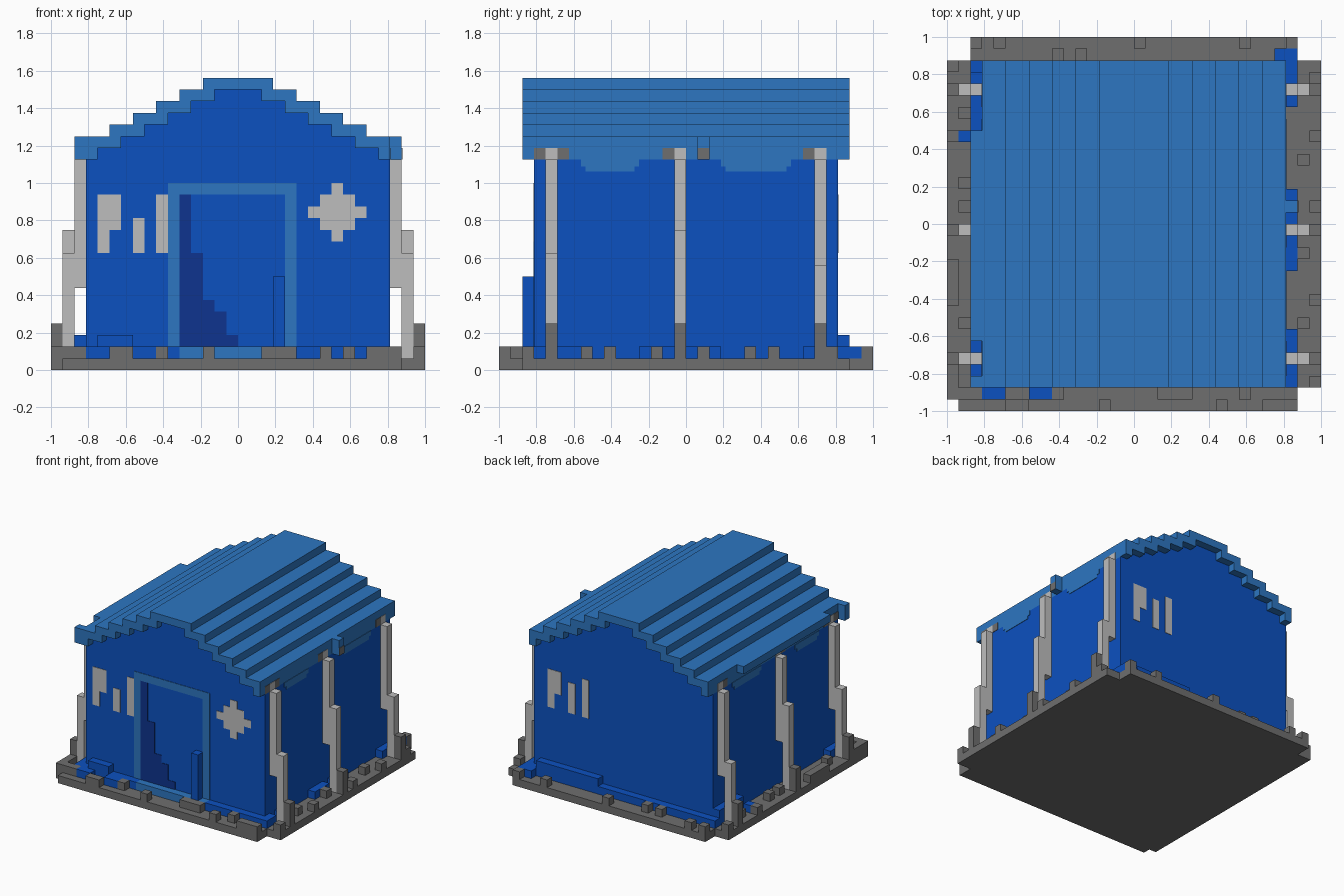
import bpy, bmesh

cube = bpy.data.objects.get("Cube")
if cube:
    bpy.data.objects.remove(cube, do_unlink=True)

U = 1 / 16      # one block
T = 0.06        # thickness of painted plates, in blocks


def material(name, rgb):
    lin = [(c / 255 / 12.92) if c < 11 else ((c / 255 + 0.055) / 1.055) ** 2.4 for c in rgb]
    m = bpy.data.materials.new(name)
    m.use_nodes = True
    m.diffuse_color = (*lin, 1)
    m.node_tree.nodes["Principled BSDF"].inputs["Base Color"].default_value = (*lin, 1)
    return m


BLUE = material("wall blue", (12, 81, 192))
LIGHT = material("roof blue", (45, 118, 193))
NAVY = material("dark blue", (14, 52, 142))
STONE = material("dark stone", (110, 110, 110))
PALE = material("pale stone", (190, 190, 190))


def finish(name, bm, mat):
    bmesh.ops.scale(bm, vec=(U, U, U), verts=bm.verts)
    bmesh.ops.recalc_face_normals(bm, faces=bm.faces)
    me = bpy.data.meshes.new(name)
    bm.to_mesh(me)
    bm.free()
    me.materials.append(mat)
    ob = bpy.data.objects.new(name, me)
    bpy.context.collection.objects.link(ob)
    return ob


def boxes(name, mat, items):
    """Each item is (x0, x1, y0, y1, z0, z1) in blocks."""
    bm = bmesh.new()
    for x0, x1, y0, y1, z0, z1 in items:
        vs = bmesh.ops.create_cube(bm, size=1)["verts"]
        bmesh.ops.scale(bm, vec=(x1 - x0, y1 - y0, z1 - z0), verts=vs)
        bmesh.ops.translate(bm, vec=((x0 + x1) / 2, (y0 + y1) / 2, (z0 + z1) / 2), verts=vs)
    return finish(name, bm, mat)


def prism(name, mat, profile, y0, y1):
    """Extrude an x-z profile along y."""
    bm = bmesh.new()
    f = bm.faces.new([bm.verts.new((x, y0, z)) for x, z in profile])
    ext = bmesh.ops.extrude_face_region(bm, geom=[f])["geom"]
    bmesh.ops.translate(bm, vec=(0, y1 - y0, 0),
                        verts=[v for v in ext if isinstance(v, bmesh.types.BMVert)])
    return finish(name, bm, mat)


def mirrored(half):
    return half + [(-x, z) for x, z in reversed(half)]


# Stepped roof and gabled house body
outer, inner = [], []
for k in range(6):
    outer += [(3 + 2 * k, 25 - k), (3 + 2 * k, 24 - k)]
    inner += [(2 + 2 * k, 24 - k), (2 + 2 * k, 23 - k)]
outer[-1] = (13, 18)
top = outer
under = list(reversed(inner))
right_half = top + under
prism("roof", LIGHT, mirrored(right_half), -14, 14)
prism("house_body", BLUE, mirrored(inner + [(13, 18), (13, 1)]), -13, 13)

# Eave pieces
boxes("left_eave", LIGHT, [(-14, -13, -10, 8, 19, 20), (-14, -13, -14, -13, 18, 20)])
boxes("right_eave_block", LIGHT, [(13, 14, 1, 2, 18, 20)])
boxes("right_eave_block_face", STONE, [(14, 14 + T, 1, 2, 18, 19)])


def both_sides(x0, x1, y0, y1, z0, z1):
    return [(x0, x1, y0, y1, z0, z1), (-x1, -x0, y0, y1, z0, z1)]


drops, caps, tops, pillars, feet = [], [], [], [], []
for y0, y1 in ((-9, -4), (3, 9)):
    drops += both_sides(13, 13 + T, y0, y1, 17.4, 18)
    drops += both_sides(13, 13 + T, y0 + 0.4, y1 - 0.4, 17, 17.4)
for y0, y1 in ((-13, -12), (-11, -10), (-2, -1), (10, 11)):
    caps += both_sides(13, 13 + T, y0, y1, 18, 19)

# Stepped buttresses: tall inner column, shorter outer column, stone foot
for y, h in ((-12, 10), (-1, 12), (11, 9)):
    tops += both_sides(13, 13 + T, y, y + 1, 18, 19)
    pillars += both_sides(13, 14, y, y + 1, 7, 18)
    pillars += both_sides(14, 15, y, y + 1, 1, h)
    feet += both_sides(15, 16, y, y + 1, 1, 4)
boxes("eave_drops", LIGHT, drops)
boxes("eave_stone_caps", STONE, caps)
boxes("pillar_tops", PALE, tops)
boxes("pillars", PALE, pillars)
boxes("pillar_feet", STONE, feet)

# Foundation slab with notched corners
boxes("foundation", STONE, [
    (-14, 14, -15, 16, 0, 1), (-15, 14, -16, -15, 0, 1),
    (14, 16, -14, 14, 0, 1), (-16, -14, -15, 14, 0, 1)])

# Loose stones on the foundation rim
stones = []
for x0, x1, y in ((-16, -13, -15), (-11, -9, -16), (-7, -6, -15), (-3, -2, -16),
                  (2, 5, -15), (7, 8, -16), (9, 10, -15), (11, 14, -16),
                  (-12, -11, 15), (-7, -6, 14), (-5, -4, 14), (0, 1, 15), (9, 10, 15),
                  (-14, -13, 15), (13, 14, 15)):
    stones.append((x0, x1, y, y + 1, 1, 2))
for y, x in ((-14, 15), (-9, 14), (-7, 15), (-3, 14), (1, 15), (5, 14), (7, 15), (12, 15)):
    stones.append((x, x + 1, y, y + 1, 1, 2))
for y0, y1, x in ((-14, -12, -16), (-9, -8, -15), (-7, -3, -16), (1, 2, -15),
                  (3, 4, -15), (7, 8, -16), (9, 10, -15), (13, 14, -16)):
    stones.append((x, x + 1, y0, y1, 1, 2))
boxes("rim_stones", STONE, stones)

# Blue plinth ledges around the walls
boxes("front_ledge", BLUE, [(-14, -5, -14, -13, 1, 2), (5, 14, -14, -13, 1, 2),
                            (-12, -9, -14, -13, 2, 3),
                            (-13, -11, -15, -14, 1, 2), (-9, -7, -15, -14, 1, 2)])
boxes("back_ledge", BLUE, [(-14, 14, 13, 14, 1, 2), (3, 12, 13, 14, 2, 3),
                           (12, 14, 14, 15, 1, 2)])
boxes("side_ledges", BLUE, [(13, 14, a, b, 1, 2) for a, b in
                            ((-13, -12), (-11, -9), (-4, -1), (0, 1), (2, 3), (10, 13))]
      + [(-14, -13, 8, 13, 1, 3), (-15, -14, 7, 8, 1, 2), (-14, -13, -13, -10, 1, 2)])

# Doorway: frame, sill, stepped dark gap and post
F0, F1 = -13 - T, -13
boxes("door_frame", LIGHT, [(-6, -5, F0, F1, 1, 15), (4, 5, F0, F1, 1, 15),
                            (-6, 5, F0, F1, 15, 16)])
boxes("door_sill", LIGHT, [(-5, 5, -14, -13, 1, 2)])
boxes("door_gap", NAVY, [(-5 + i, -4 + i, F0, F1, 2, h)
                         for i, h in enumerate((15, 10, 6, 5, 3))])
boxes("door_post", BLUE, [(3, 4, -14, -13, 2, 8)])


# Window panes: an L-shaped pane and two slits
def panes(start, step, y0, y1, mid_top):
    out = []
    for i, z0, z1 in ((0, 10, 15), (1, 12, 15), (3, 10, mid_top), (5, 10, 15)):
        a, b = start + step * i, start + step * (i + 1)
        out.append((min(a, b), max(a, b), y0, y1, z0, z1))
    return out


boxes("front_windows", PALE, panes(-12, 1, F0, F1, 13))
boxes("back_windows", PALE, panes(11, -1, 13, 13 + T, 14))

# Star window
boxes("star_window", PALE, [(8, 9, F0, F1, 11, 16), (7, 8, F0, F1, 12, 15),
                            (9, 10, F0, F1, 12, 15), (6, 7, F0, F1, 13, 14),
                            (10, 11, F0, F1, 13, 14)])
